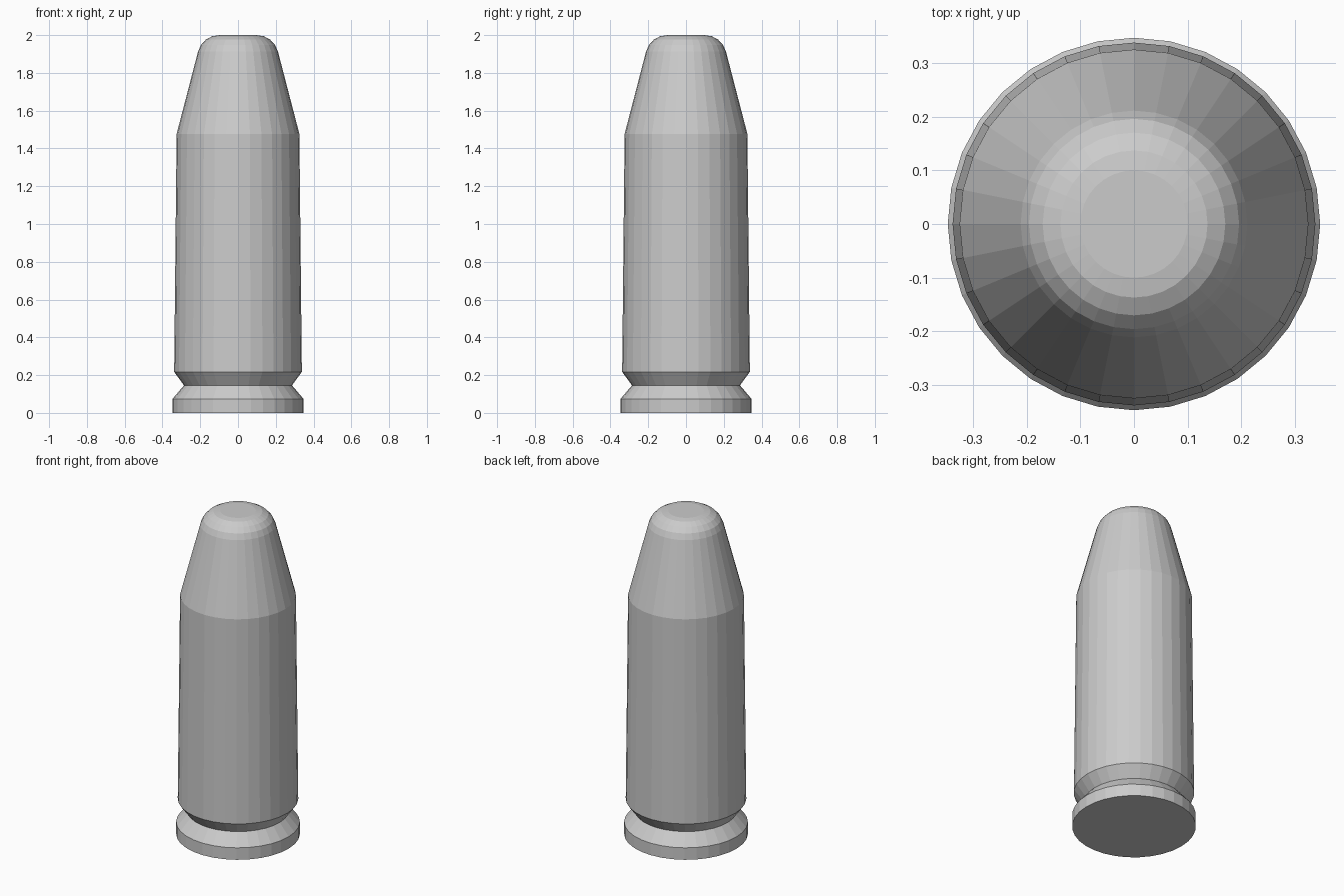
import bpy, bmesh
from math import pi, sin, cos, radians

if "Cube" in bpy.data.objects:
    bpy.data.objects.remove(bpy.data.objects["Cube"])

SIDES = 32


def lathe(name, profile, cap_bottom=False, cap_top=False):
    """Spin a (radius, height) profile around z into a flat-faced object."""
    bm = bmesh.new()
    rings = [[bm.verts.new((r * cos(2 * pi * i / SIDES), r * sin(2 * pi * i / SIDES), z))
              for i in range(SIDES)] for r, z in profile]
    for low, high in zip(rings, rings[1:]):
        for i in range(SIDES):
            j = (i + 1) % SIDES
            bm.faces.new((low[i], low[j], high[j], high[i]))
    if cap_bottom:
        bm.faces.new(rings[0][::-1])
    if cap_top:
        bm.faces.new(rings[-1])
    mesh = bpy.data.meshes.new(name)
    bm.to_mesh(mesh)
    bm.free()
    obj = bpy.data.objects.new(name, mesh)
    bpy.context.collection.objects.link(obj)
    return obj


# Lower casing: rim, groove and slightly tapered wall
lathe("casing", [(0.347, 0), (0.347, 0.074), (0.286, 0.146),
                 (0.338, 0.217), (0.325, 1.477)], cap_bottom=True)

# Tapered tip with a rounded shoulder and flat top
shoulder = [(0.10 + 0.115 * cos(radians(a)), 1.885 + 0.115 * sin(radians(a)))
            for a in (14.7, 33.5, 52.4, 71.2, 90)]
lathe("tip", [(0.325, 1.477)] + shoulder, cap_top=True)
